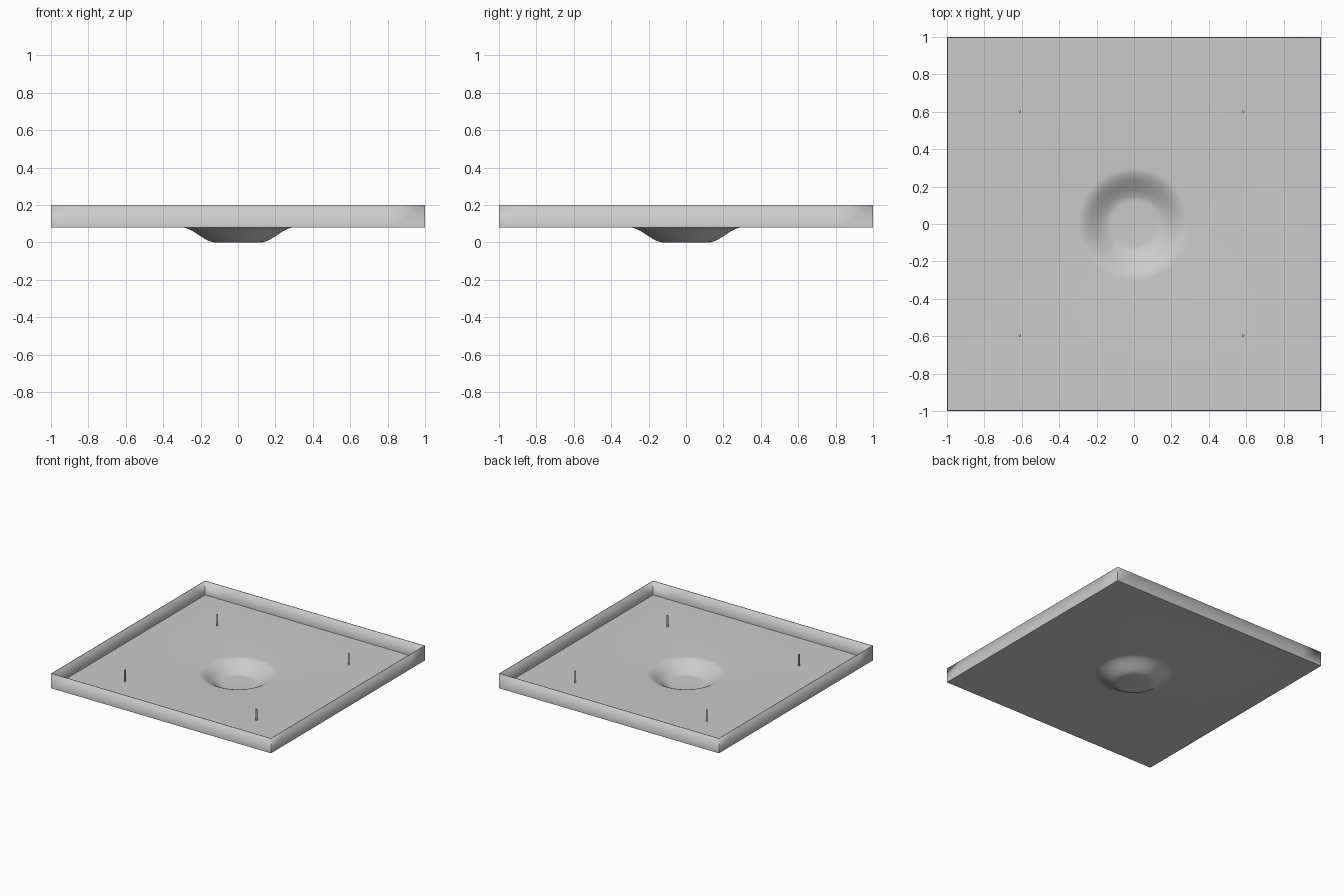
import bpy, bmesh, math

cube = bpy.data.objects.get("Cube")
if cube:
    bpy.data.objects.remove(cube, do_unlink=True)

grey = bpy.data.materials.new("light_grey")
grey.use_nodes = True
grey.diffuse_color = (0.6, 0.6, 0.6, 1)
grey.node_tree.nodes["Principled BSDF"].inputs["Base Color"].default_value = (0.6, 0.6, 0.6, 1)

FLOOR_Z, RIM_Z = 0.08, 0.2
SHEET = 0.006
DISH_INNER, DISH_OUTER = 0.12, 0.3
SIDES, STEPS = 64, 14


def add_object(name, bm):
    mesh = bpy.data.meshes.new(name)
    bm.to_mesh(mesh)
    bm.free()
    mesh.materials.append(grey)
    obj = bpy.data.objects.new(name, mesh)
    bpy.context.collection.objects.link(obj)
    return obj


def smooth(obj):
    bpy.ops.object.select_all(action="DESELECT")
    obj.select_set(True)
    bpy.context.view_layer.objects.active = obj
    bpy.ops.object.shade_smooth_by_angle(angle=math.radians(35))


def ring(bm, radius, z, square=False):
    verts = []
    for i in range(SIDES):
        a = math.tau * i / SIDES
        c, s = math.cos(a), math.sin(a)
        r = radius / max(abs(c), abs(s)) if square else radius
        verts.append(bm.verts.new((r * c, r * s, z)))
    return verts


# Tray: dished centre, flat square floor and upright rim, as one thin sheet
bm = bmesh.new()
rings = []
for k in range(STEPS + 1):
    t = k / STEPS
    radius = DISH_INNER + t * (DISH_OUTER - DISH_INNER)
    rings.append(ring(bm, radius, FLOOR_Z * t * t * (3 - 2 * t)))
rings.append(ring(bm, 1, FLOOR_Z, square=True))
rings.append(ring(bm, 1, RIM_Z, square=True))
bm.faces.new(rings[0][::-1])
for inner, outer in zip(rings, rings[1:]):
    for i in range(SIDES):
        j = (i + 1) % SIDES
        bm.faces.new((inner[i], inner[j], outer[j], outer[i]))
tray = add_object("tray", bm)
smooth(tray)
solid = tray.modifiers.new("sheet_thickness", "SOLIDIFY")
solid.thickness = SHEET
solid.offset = -1
solid.use_even_offset = True

# Four slim pins standing on the floor
PIN_HEIGHT = 0.1
for side, x in (("right", -0.61), ("left", 0.585)):
    for end, y in (("front", -0.597), ("back", 0.602)):
        bm = bmesh.new()
        bmesh.ops.create_cone(bm, cap_ends=True, segments=16, radius1=0.007,
                              radius2=0.007, depth=PIN_HEIGHT)
        pin = add_object(f"pin_{end}_{side}", bm)
        pin.location = (x, y, FLOOR_Z + PIN_HEIGHT / 2)
        smooth(pin)
